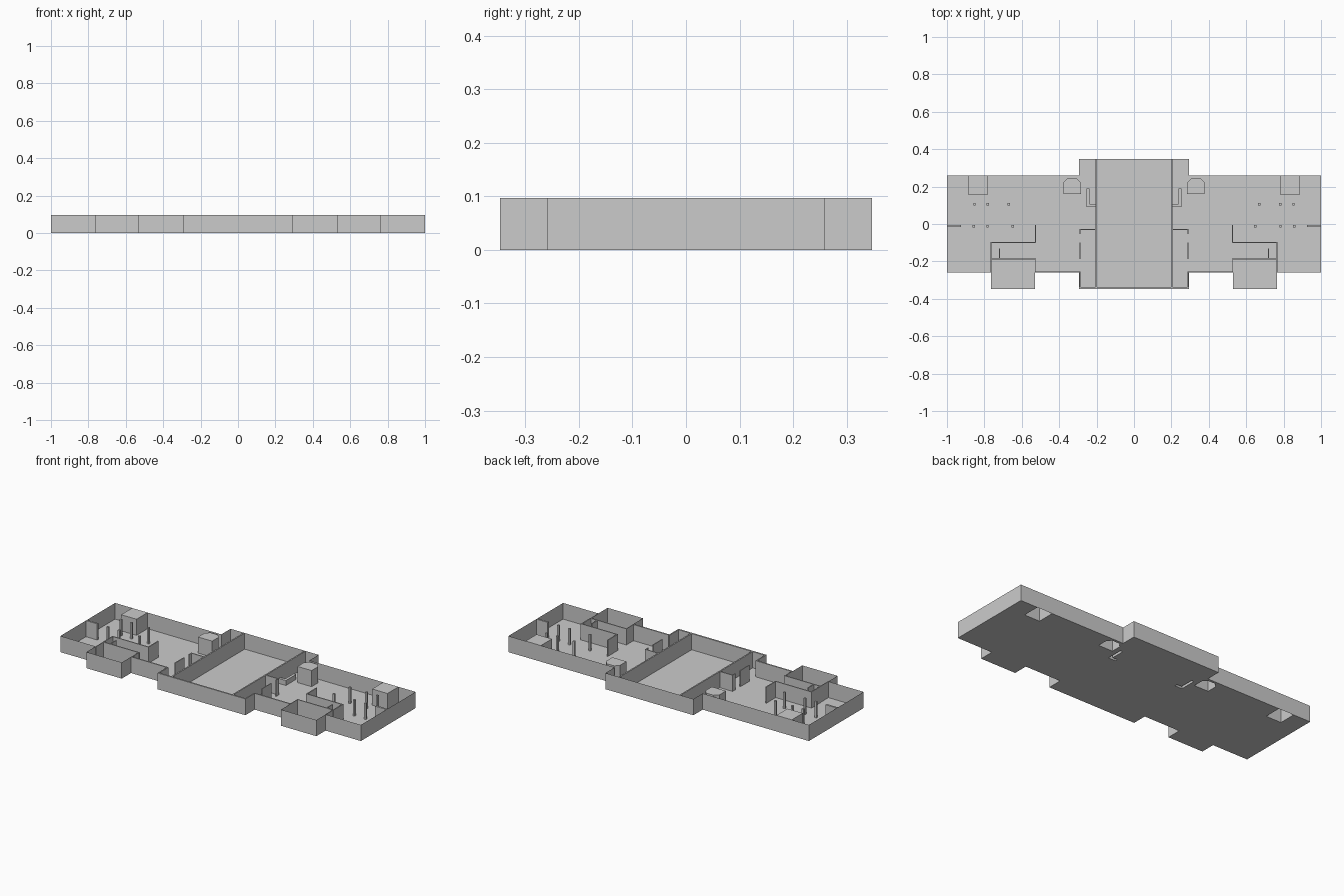
import bpy, bmesh

if "Cube" in bpy.data.objects:
    bpy.data.objects.remove(bpy.data.objects["Cube"])

H = 0.097          # wall height
T = 0.006          # thin wall thickness


def mirror(pts):
    return [(-x, y) for x, y in reversed(pts)]


def add_object(name, bm):
    mesh = bpy.data.meshes.new(name)
    bm.to_mesh(mesh)
    bm.free()
    obj = bpy.data.objects.new(name, mesh)
    bpy.context.collection.objects.link(obj)
    return obj


def extrude_plan(name, pts, h=H, cap=True):
    """Upright walls along a closed counter-clockwise plan, optionally capped."""
    bm = bmesh.new()
    low = [bm.verts.new((x, y, 0)) for x, y in pts]
    top = [bm.verts.new((x, y, h)) for x, y in pts]
    n = len(pts)
    for i in range(n):
        j = (i + 1) % n
        bm.faces.new((low[i], low[j], top[j], top[i]))
    if cap:
        bm.faces.new(top)
    return add_object(name, bm)


def both_sides(name, pts, h=H):
    extrude_plan(name + "_right", pts, h)
    extrude_plan(name + "_left", mirror(pts), h)


def rect(x0, x1, y0, y1):
    return [(x0, y0), (x1, y0), (x1, y1), (x0, y1)]


# Building outline, right half from front to back
front = [(0.293, -0.348), (0.293, -0.26), (0.53, -0.26), (0.53, -0.348),
         (0.765, -0.348), (0.765, -0.26), (1, -0.26), (1, 0.26)]
back = [(0.293, 0.26), (0.293, 0.348)]
outline = front + back
extrude_plan("outer_walls", outline + mirror(outline), cap=False)

# Hollow cores that pass through the floor
core = rect(0.784, 0.886, 0.155, 0.26)
shaft = [(0.284, 0.16), (0.378, 0.16), (0.378, 0.222), (0.355, 0.245),
         (0.307, 0.245), (0.284, 0.222)]
counter = [(0.207, 0.092), (0.254, 0.092), (0.254, 0.19), (0.238, 0.19),
           (0.238, 0.108), (0.207, 0.108)]
both_sides("stair_core", core)
both_sides("lift_shaft", shaft)
both_sides("corner_counter", counter, 0.03)

# Floor slab: filled plan notched around the stair cores, with shaft holes
notch = [(0.886, 0.26), (0.886, 0.155), (0.784, 0.155), (0.784, 0.26)]
half = front + notch + back
curve = bpy.data.curves.new("floor_plan", 'CURVE')
curve.dimensions = '2D'
curve.fill_mode = 'BOTH'
for loop in (half + mirror(half), shaft, mirror(shaft), counter, mirror(counter)):
    sp = curve.splines.new('POLY')
    sp.points.add(len(loop) - 1)
    for p, (x, y) in zip(sp.points, loop):
        p.co = (x, y, 0, 1)
    sp.use_cyclic_u = True
tmp = bpy.data.objects.new("floor_plan", curve)
bpy.context.collection.objects.link(tmp)
bpy.context.view_layer.update()
dg = bpy.context.evaluated_depsgraph_get()
mesh = bpy.data.meshes.new_from_object(tmp.evaluated_get(dg))
bpy.data.objects.remove(tmp)
floor = bpy.data.objects.new("floor", mesh)
bpy.context.collection.objects.link(floor)

# Central hall walls
both_sides("hall_partition", rect(0.199, 0.207, -0.338, 0.348))
extrude_plan("hall_front_wall", rect(-0.293, 0.293, -0.347, -0.338))

# Interior walls: x0, x1, y0, y1 on the right side
walls = {
    "lobby_wall": (0.207, 0.292, -0.032, -0.026),
    "lobby_corner": (0.287, 0.292, -0.054, -0.032),
    "lobby_pier": (0.287, 0.292, -0.187, -0.1),
    "lobby_front_side": (0.286, 0.292, -0.338, -0.254),
    "front_lining": (0.292, 0.53, -0.259, -0.252),
    "room_entry_wall": (0.524, 0.53, -0.1, -0.005),
    "room_back_wall": (0.524, 0.768, -0.102, -0.096),
    "room_end_wall": (0.762, 0.768, -0.187, -0.102),
    "room_front_wall": (0.524, 0.768, -0.19, -0.184),
    "room_divider": (0.717, 0.723, -0.184, -0.13),
    "bay_inner_side": (0.526, 0.53, -0.26, -0.19),
    "bay_outer_side": (0.762, 0.766, -0.26, -0.19),
    "end_stub_wall": (0.925, 0.999, -0.017, -0.006),
}
for name, r in walls.items():
    both_sides(name, rect(*r))

# Columns
c = 0.006
for row, (y, xs) in enumerate([(0.106, (0.67, 0.782, 0.853)),
                               (-0.012, (0.648, 0.783, 0.857))]):
    for i, x in enumerate(xs):
        both_sides(f"column_{row}_{i}", rect(x - c, x + c, y - c, y + c))
